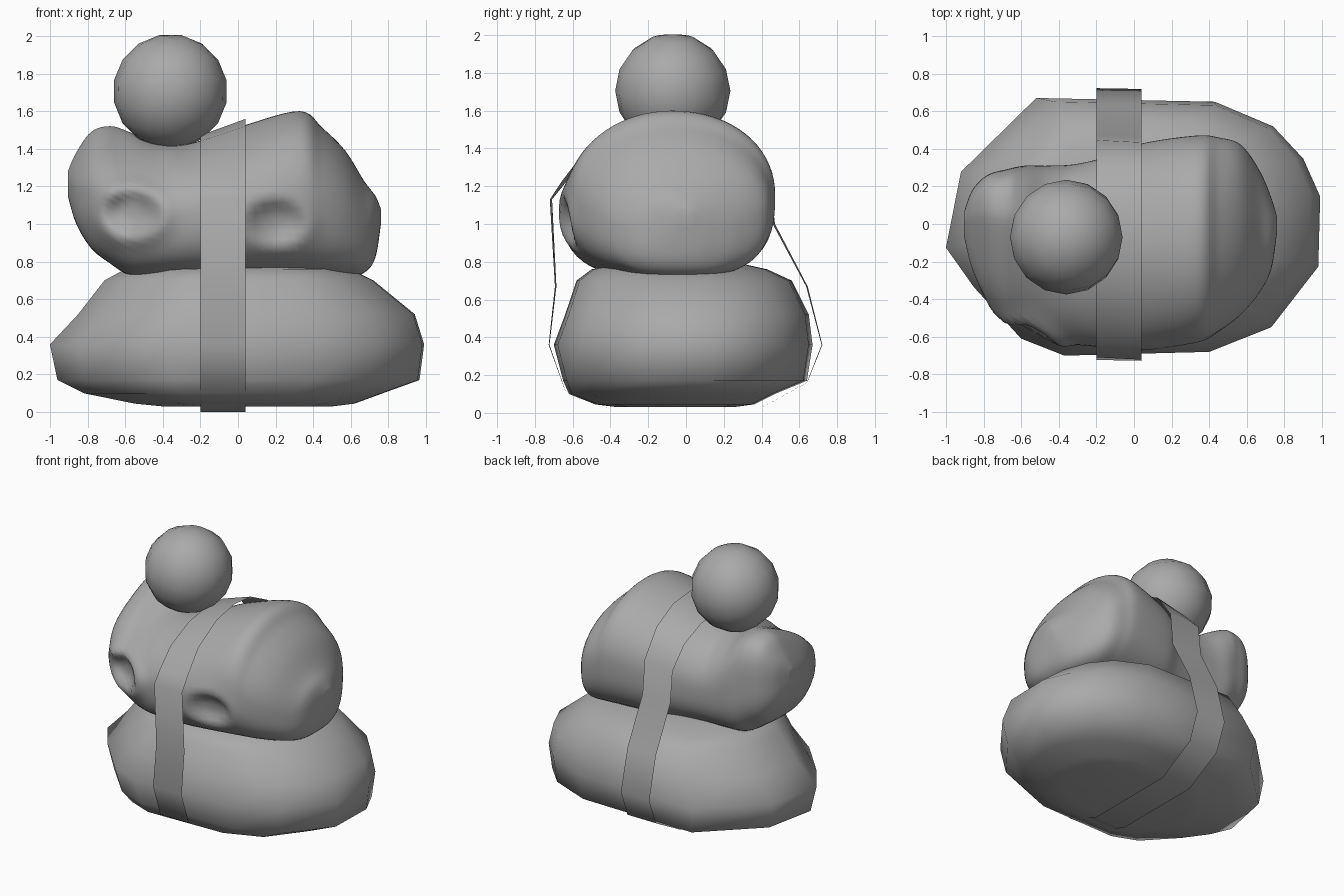
import bpy
import bmesh
from math import cos, sin, pi, exp, hypot
from mathutils import Matrix, Vector

default_cube = bpy.data.objects.get("Cube")
if default_cube:
    bpy.data.objects.remove(default_cube, do_unlink=True)

GREY = (0.4, 0.4, 0.4, 1.0)
stone_grey = bpy.data.materials.new("stone_grey")
stone_grey.use_nodes = True
stone_grey.diffuse_color = GREY
stone_grey.node_tree.nodes["Principled BSDF"].inputs["Base Color"].default_value = GREY


def add_object(name, bm):
    """Turn a bmesh into a smooth shaded grey object."""
    for face in bm.faces:
        face.smooth = True
    mesh = bpy.data.meshes.new(name)
    bm.to_mesh(mesh)
    bm.free()
    mesh.materials.append(stone_grey)
    obj = bpy.data.objects.new(name, mesh)
    bpy.context.collection.objects.link(obj)
    return obj


def loft(name, rings):
    """Skin a list of equal-length closed rings and cap both ends."""
    bm = bmesh.new()
    loops = [[bm.verts.new(point) for point in ring] for ring in rings]
    count = len(loops[0])
    for low, high in zip(loops, loops[1:]):
        for i in range(count):
            j = (i + 1) % count
            bm.faces.new((low[i], low[j], high[j], high[i]))
    for cap in (loops[0], loops[-1]):
        hub = bm.verts.new(sum((v.co for v in cap), Vector()) / count)
        for i in range(count):
            bm.faces.new((cap[i], cap[(i + 1) % count], hub))
    bmesh.ops.recalc_face_normals(bm, faces=bm.faces)
    return add_object(name, bm)


def lerp(a, b, t):
    return a + (b - a) * t


def ramp(value):
    return min(1, max(0, value))


def spline(a, b, c, d, t):
    """Smooth curve from b to c, guided by the neighbours a and d."""
    enter, leave = (c - a) / 2, (d - b) / 2
    curve = 2 * (b - c) + enter + leave
    return b + t * (enter + t * (3 * (c - b) - 2 * enter - leave + t * curve))


# Base stone: one plan outline, fitted to the extents of each level
plan = [(-1, -.12), (-.85, -.33), (-.6, -.6), (-.37, -.69), (.4, -.67),
        (.73, -.54), (.98, -.22), (.99, .15), (.9, .35), (.74, .52),
        (.43, .65), (-.52, .67), (-.92, .28)]
levels = [  # height, left, right, front, back
    (.03, -.4, .5, -.36, .25),
    (.045, -.55, .62, -.48, .36),
    (.1, -.82, .77, -.62, .47),
    (.17, -.96, .965, -.65, .64),
    (.36, -1, .99, -.7, .67),
    (.52, -.85, .94, -.64, .65),
    (.7, -.71, .72, -.58, .56),
    (.76, -.6, .6, -.5, .43),
    (.8, -.3, .3, -.3, .25)]


def base_ring(height, left, right, front, back):
    return [(lerp(left, right, (x + 1) / 1.99),
             lerp(front, back, (y + .69) / 1.36), height) for x, y in plan]


loft("base_stone", [base_ring(*level) for level in levels])

# Middle stone: cross-sections from right to left, with two ringed hollows
sections = [  # position, bottom, top, front, back
    (-.905, 1.15, 1.28, -.06, .06),
    (-.86, 1, 1.38, -.24, .18),
    (-.78, .87, 1.49, -.4, .26),
    (-.68, .79, 1.52, -.5, .29),
    (-.58, .73, 1.49, -.54, .31),
    (-.45, .72, 1.43, -.6, .31),
    (-.3, .72, 1.42, -.64, .32),
    (-.1, .72, 1.475, -.66, .37),
    (.05, .72, 1.53, -.66, .43),
    (.33, .72, 1.6, -.62, .47),
    (.45, .72, 1.51, -.57, .46),
    (.57, .72, 1.39, -.48, .42),
    (.67, .74, 1.23, -.36, .28),
    (.73, .82, 1.15, -.24, .14),
    (.76, 1, 1.08, -.05, .04)]
hollows = [(-.57, 1.06, .035, .05), (.2, 1.01, .015, .06)]  # x, z, rim, depth


def hollow_shift(x, z):
    """Push the front out along each rim and in at each centre."""
    shift = 0
    for cx, cz, rim, depth in hollows:
        d = hypot((x - cx) / .17, (z - cz) / .13)
        shift += depth * exp(-(d / .8) ** 4) - rim * exp(-((d - 1) / .4) ** 2)
    return shift


def middle_ring(x, bottom, top, front, back, count=72):
    ring = []
    horn = ramp((-.35 - x) / .3)  # the right end rises to a hump at the back
    dome = ramp((x - .05) / .3)  # the left end is fuller on top
    for k in range(count):
        c, s = cos(2 * pi * k / count), sin(2 * pi * k / count)
        power = 2.8 if s < 0 else (1.75 - .3 * horn + .25 * dome if c < 0 else 2.1)
        grow = (abs(c) ** power + abs(s) ** power) ** (-1 / power)
        y = (front + back) / 2 + c * grow * (back - front) / 2
        z = (bottom + top) / 2 + s * grow * (top - bottom) / 2
        y += .16 * horn * max(0, s) ** 2 * (back - front) / .8
        if c < 0:
            y += hollow_shift(x, z) * min(1, -2 * c)
        ring.append((x, y, z))
    return ring


STEPS = 6
middle = []
padded = [sections[0], *sections, sections[-1]]
for quad in zip(padded, padded[1:], padded[2:], padded[3:]):
    for step in range(STEPS):
        middle.append(middle_ring(*[spline(*v, step / STEPS) for v in zip(*quad)]))
middle.append(middle_ring(*sections[-1]))
loft("middle_stone", middle)

# Top stone: a small, slightly faceted ball, leaning a little
ball = bmesh.new()
bmesh.ops.create_uvsphere(ball, u_segments=16, v_segments=8, radius=.305)
bmesh.ops.rotate(ball, verts=ball.verts, matrix=Matrix.Rotation(.2, 3, "Y"))
bmesh.ops.translate(ball, verts=ball.verts, vec=(-.36, -.07, 1.705))
add_object("top_stone", ball)

# Strap: a closed ribbon around both big stones, tilted where it crosses the top
path = [(-.1, 1.515), (-.3, 1.48), (-.52, 1.37), (-.65, 1.22), (-.715, 1.13),
        (-.69, .67), (-.725, .36), (-.64, .12), (-.35, 0), (.35, 0),
        (.64, .16), (.72, .36), (.64, .67), (.465, 1), (.44, 1.24),
        (.3, 1.41), (.1, 1.5)]
strap = bmesh.new()
pairs = []
for y, z in path:
    tilt = max(0, z - 1.15) * .12
    turn = .006 * ramp(z)
    pairs.append((strap.verts.new((-.2, y + turn, z - tilt)),
                  strap.verts.new((.04, y - turn, z + tilt))))
for i, (a, b) in enumerate(pairs):
    c, d = pairs[(i + 1) % len(pairs)]
    strap.faces.new((a, c, d, b))
bmesh.ops.recalc_face_normals(strap, faces=strap.faces)
middle_point = Vector((0, 0, .75))
if sum(f.normal.dot(f.calc_center_median() - middle_point) for f in strap.faces) < 0:
    bmesh.ops.reverse_faces(strap, faces=strap.faces)
add_object("strap", strap)
